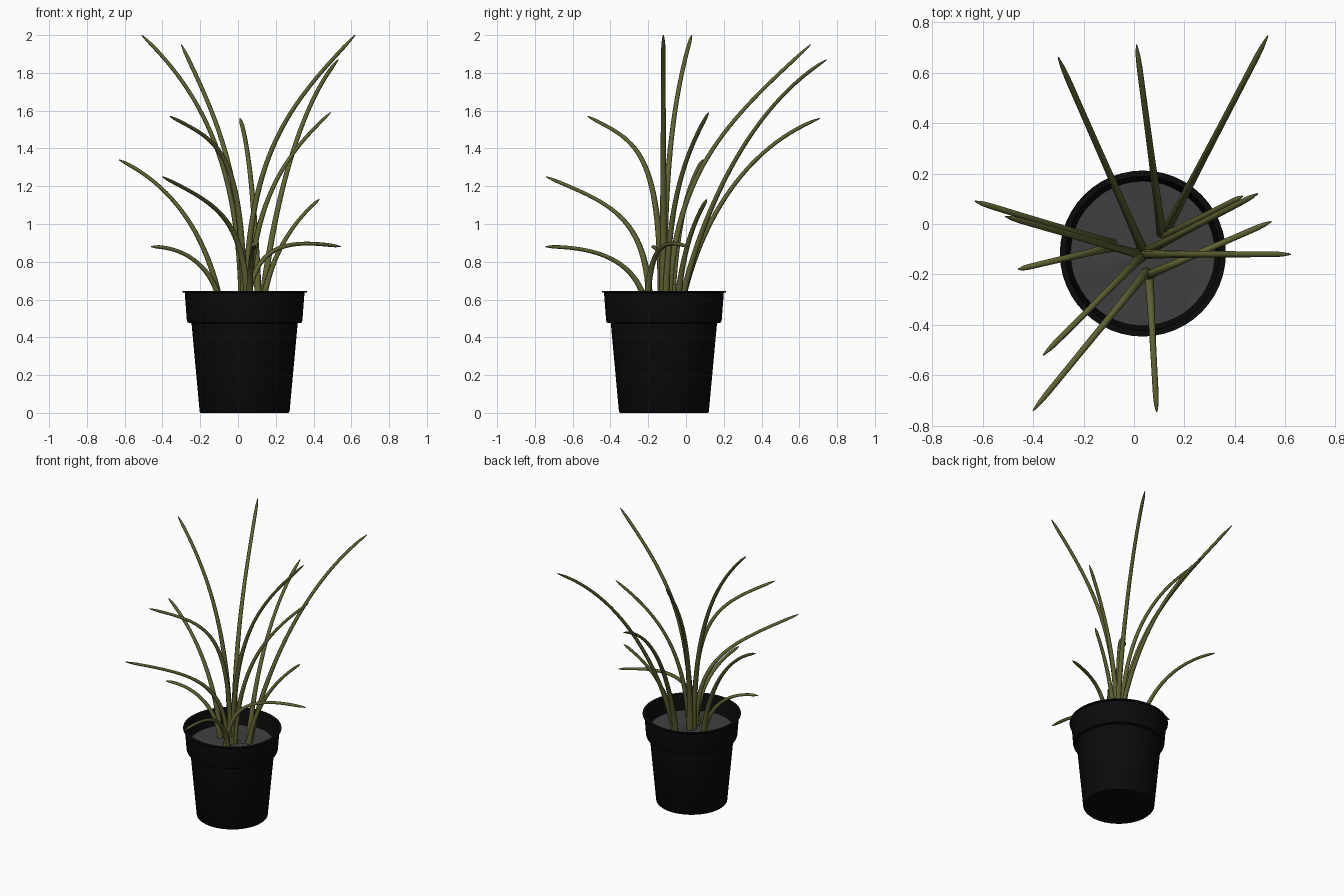
import bpy, bmesh, math, random
from mathutils import Vector

if "Cube" in bpy.data.objects:
    bpy.data.objects.remove(bpy.data.objects["Cube"])

random.seed(4)
CX, CY = 0.035, -0.117      # pot axis
SOIL_Z = 0.53


def material(name, rgb):
    m = bpy.data.materials.new(name)
    m.diffuse_color = (*rgb, 1)
    m.use_nodes = True
    m.node_tree.nodes["Principled BSDF"].inputs["Base Color"].default_value = m.diffuse_color
    return m


POT = material("black plastic", (0.003, 0.0032, 0.0034))
SOIL = material("grey soil", (0.050, 0.050, 0.051))
LEAF = material("olive leaf", (0.112, 0.118, 0.031))


def finish(name, bm, mat, angle):
    bmesh.ops.recalc_face_normals(bm, faces=bm.faces)
    me = bpy.data.meshes.new(name)
    bm.to_mesh(me)
    bm.free()
    ob = bpy.data.objects.new(name, me)
    bpy.context.collection.objects.link(ob)
    me.materials.append(mat)
    bpy.ops.object.select_all(action='DESELECT')
    ob.select_set(True)
    bpy.context.view_layer.objects.active = ob
    bpy.ops.object.shade_smooth_by_angle(angle=math.radians(angle))
    return ob


def skin(bm, rings):
    """Join successive closed loops of vertices with quads."""
    for a, b in zip(rings, rings[1:]):
        n = len(a)
        for i in range(n):
            j = (i + 1) % n
            bm.faces.new((a[i], a[j], b[j], b[i]))


def ring(bm, r, z, n=48, noise=0.0):
    return [bm.verts.new((CX + r * math.cos(i * math.tau / n),
                          CY + r * math.sin(i * math.tau / n),
                          z + random.uniform(-noise, noise))) for i in range(n)]


# Pot: outer wall, stepped collar, thin lip and inner wall
profile = [(0.233, 0), (0.238, 0.006), (0.281, 0.474), (0.302, 0.478), (0.306, 0.49),
           (0.317, 0.636), (0.329, 0.638), (0.329, 0.645), (0.306, 0.645),
           (0.286, SOIL_Z), (0.278, 0.49)]
bm = bmesh.new()
rings = [ring(bm, r, z) for r, z in profile]
skin(bm, rings)
bm.faces.new(rings[0])
bm.faces.new(rings[-1])
finish("pot", bm, POT, 35)

# Soil: slightly lumpy disc
bm = bmesh.new()
rings = [ring(bm, r, SOIL_Z, 24, 0.006) for r in (0.288, 0.23, 0.17, 0.11, 0.05)]
skin(bm, rings)
bm.faces.new(rings[-1])
finish("soil", bm, SOIL, 60)

# Leaves: base x, y | tip x, y, z | two curve handles as (fraction of reach, z)
LEAVES = [
    (0.02, -0.12, -0.51, 0.03, 2.00, 0.00, 1.30, 0.40, 1.70),
    (0.03, -0.09, -0.30, 0.66, 1.95, 0.00, 1.26, 0.40, 1.54),
    (0.03, -0.13, -0.36, -0.52, 1.57, 0.00, 1.40, 0.30, 1.43),
    (-0.08, -0.08, -0.63, 0.09, 1.34, 0.10, 0.90, 0.45, 1.20),
    (0.05, -0.19, -0.40, -0.74, 1.25, 0.00, 1.04, 0.35, 1.10),
    (-0.08, -0.09, -0.46, -0.18, 0.88, 0.05, 0.72, 0.40, 0.88),
    (0.04, -0.12, 0.62, -0.12, 2.00, 0.00, 1.38, 0.40, 1.63),
    (0.12, -0.04, 0.53, 0.745, 1.87, 0.10, 0.95, 0.43, 1.60),
    (0.11, -0.04, 0.01, 0.71, 1.56, 0.10, 0.91, 0.40, 1.39),
    (0.05, -0.11, 0.49, 0.12, 1.59, 0.05, 1.07, 0.35, 1.33),
    (0.12, -0.05, 0.43, 0.11, 1.13, 0.10, 0.80, 0.50, 1.00),
    (0.04, -0.21, 0.545, 0.01, 0.88, 0.05, 0.88, 0.35, 0.93),
    (0.06, -0.20, 0.09, -0.745, 0.88, 0.05, 0.78, 0.40, 0.88),
]


def half_width(t):
    """Broad at the base, slim along the blade, rounded off at the tip."""
    w = 0.0115 + 0.010 * (1 - t) ** 2
    return w * (1 if t < 0.92 else max(0.25, math.sqrt(1 - ((t - 0.92) / 0.08) ** 2)))


def leaf(name, bx, by, tx, ty, tz, s1, z1, s2, z2, steps=32, sides=8):
    base, reach = Vector((bx, by, 0)), Vector((tx - bx, ty - by, 0))
    up = Vector((0, 0, 1))
    p = [base + reach * s + up * z for s, z in ((0, 0.5), (s1, z1), (s2, z2), (1, tz))]
    side = reach.cross(up).normalized()
    bm = bmesh.new()
    rings = []
    for k in range(steps + 1):
        t = k / steps
        u = 1 - t
        c = p[0] * u**3 + p[1] * 3 * u * u * t + p[2] * 3 * u * t * t + p[3] * t**3
        tangent = (p[1] - p[0]) * u * u + (p[2] - p[1]) * 2 * u * t + (p[3] - p[2]) * t * t
        normal = side.cross(tangent.normalized())
        w = half_width(t)
        rings.append([bm.verts.new(c + side * w * math.cos(a) + normal * 0.85 * w * math.sin(a))
                      for a in (i * math.tau / sides for i in range(sides))])
    skin(bm, rings)
    bm.faces.new(rings[0])
    bm.faces.new(rings[-1])
    finish(name, bm, LEAF, 60)


for i, row in enumerate(LEAVES):
    leaf(f"leaf_{i + 1}", *row)
